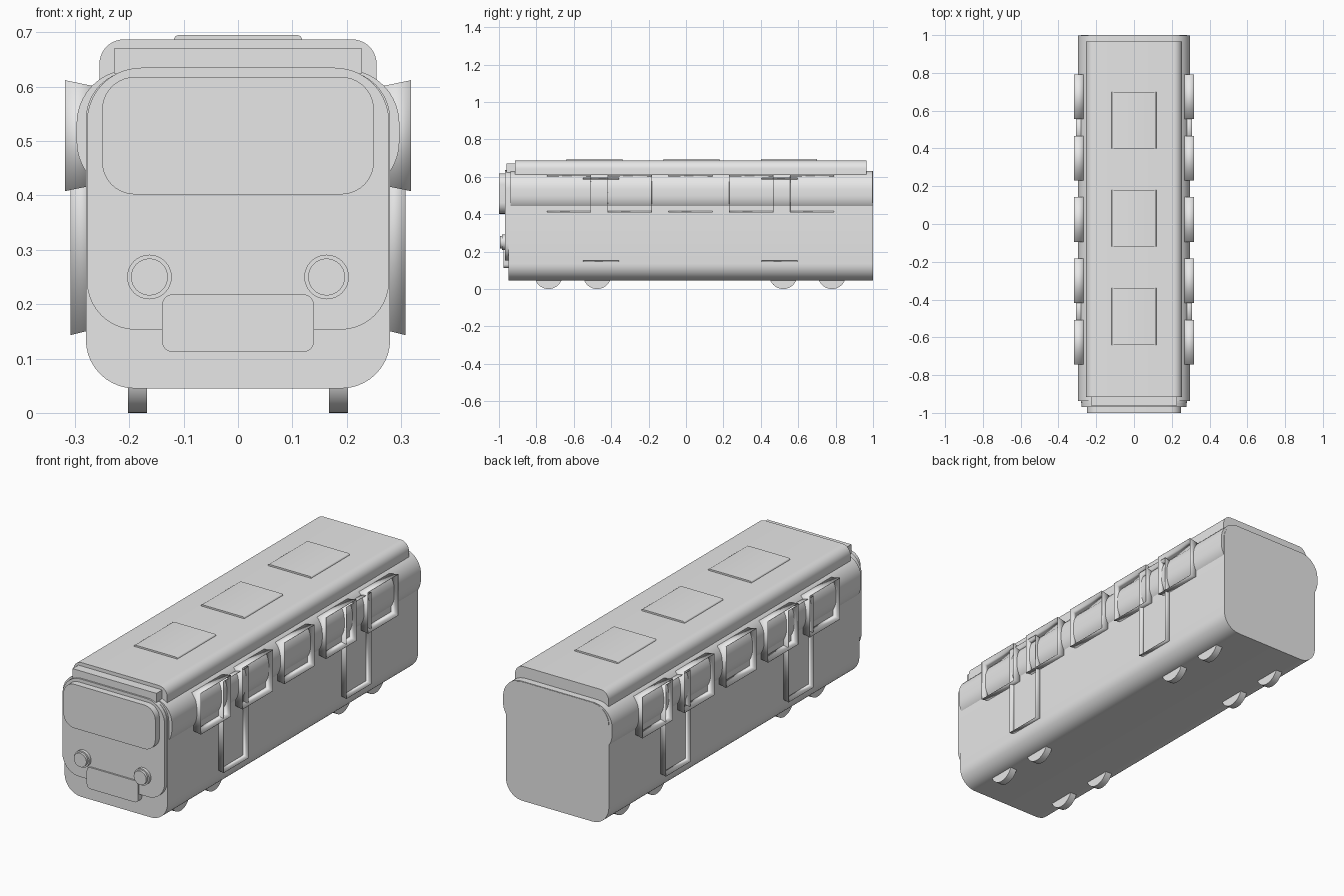
import bpy, bmesh
from math import sin, cos, pi, radians

cube = bpy.data.objects.get("Cube")
if cube:
    bpy.data.objects.remove(cube, do_unlink=True)

grey = bpy.data.materials.new("plain_grey")
grey.use_nodes = True
GREY = (0.8, 0.8, 0.8, 1)
grey.diffuse_color = GREY
grey.node_tree.nodes["Principled BSDF"].inputs["Base Color"].default_value = GREY


def finish(name, bm):
    bmesh.ops.recalc_face_normals(bm, faces=bm.faces)
    mesh = bpy.data.meshes.new(name)
    bm.to_mesh(mesh)
    bm.free()
    mesh.materials.append(grey)
    obj = bpy.data.objects.new(name, mesh)
    bpy.context.collection.objects.link(obj)
    bpy.ops.object.select_all(action='DESELECT')
    obj.select_set(True)
    bpy.context.view_layer.objects.active = obj
    bpy.ops.object.shade_smooth_by_angle(angle=radians(35))
    return obj


def extrude(name, profile, y0, y1):
    """Prism along y from an x-z profile."""
    bm = bmesh.new()
    a = [bm.verts.new((x, y0, z)) for x, z in profile]
    b = [bm.verts.new((x, y1, z)) for x, z in profile]
    bm.faces.new(a)
    bm.faces.new(b)
    n = len(a)
    for i in range(n):
        j = (i + 1) % n
        bm.faces.new((a[i], a[j], b[j], b[i]))
    return finish(name, bm)


def rounded(half, z0, z1, low, high, steps=10):
    """Rounded rectangle centred on x = 0, with lower and upper corner radii."""
    pts = []
    for sx, sz, start in ((1, -1, -90), (1, 1, 0), (-1, 1, 90), (-1, -1, 180)):
        r = high if sz > 0 else low
        if r == 0:
            pts.append((sx * half, z1 if sz > 0 else z0))
            continue
        cx = sx * (half - r)
        cz = z1 - r if sz > 0 else z0 + r
        for k in range(steps + 1):
            t = radians(start + 90 * k / steps)
            pts.append((cx + r * cos(t), cz + r * sin(t)))
    return pts


def circle(x, z, r, n=32):
    return [(x + r * cos(2 * pi * k / n), z + r * sin(2 * pi * k / n)) for k in range(n)]


def frame(name, side, y0, y1, z0, z1, outer, slope):
    """Open, slightly flared rim standing out from the side wall."""
    bm = bmesh.new()
    rings = []
    for x, d in ((outer, 0), (0.26, slope)):
        corners = ((y0, z0 + d), (y1, z0 + d), (y1, z1 - d), (y0, z1 - d))
        rings.append([bm.verts.new((side * x, y, z)) for y, z in corners])
    for i in range(4):
        j = (i + 1) % 4
        bm.faces.new((rings[0][i], rings[0][j], rings[1][j], rings[1][i]))
    obj = finish(name, bm)
    solid = obj.modifiers.new("thin_wall", 'SOLIDIFY')
    solid.thickness = 0.002


# Main shell, bulging shoulder band and roof
extrude("body", rounded(0.28, 0.045, 0.63, 0.09, 0.09), -0.948, 1.0)
extrude("shoulder_band", rounded(0.297, 0.40, 0.632, 0.10, 0.10), -0.938, 0.998)
extrude("roof", rounded(0.255, 0.60, 0.687, 0, 0.045), -0.915, 0.965)

# Roof hatches
for i, y in enumerate((-0.49, 0.03, 0.55)):
    extrude(f"roof_hatch_{i + 1}", rounded(0.118, 0.68, 0.695, 0, 0.009, 4), y - 0.15, y + 0.15)

# Front details
extrude("front_panel", rounded(0.278, 0.153, 0.635, 0.09, 0.10), -0.968, -0.94)
extrude("windscreen", rounded(0.25, 0.402, 0.618, 0.06, 0.06), -1.0, -0.96)
extrude("destination_sign", rounded(0.228, 0.624, 0.67, 0, 0), -0.96, -0.91)
extrude("bumper_plate", rounded(0.14, 0.112, 0.218, 0.02, 0.02, 6), -0.976, -0.94)

for side, label in ((1, "left"), (-1, "right")):
    # Headlights
    extrude(f"headlight_rim_{label}", circle(side * 0.163, 0.25, 0.041), -0.983, -0.96)
    extrude(f"headlight_lens_{label}", circle(side * 0.163, 0.25, 0.034), -0.995, -0.97)
    # Window rims
    for i in range(5):
        y = -0.626 + i * 0.325
        frame(f"window_frame_{label}_{i + 1}", side, y - 0.118, y + 0.118,
              0.408, 0.612, 0.318, 0.012)
    # Door rims
    for i, y in enumerate((-0.455, 0.5)):
        frame(f"door_frame_{label}_{i + 1}", side, y - 0.097, y + 0.097,
              0.143, 0.595, 0.308, 0.012)
    # Wheels
    for i, y in enumerate((-0.735, -0.475, 0.52, 0.78)):
        wheel = extrude(f"wheel_{label}_{i + 1}", circle(0, 0, 0.075, 40), -0.0175, 0.0175)
        wheel.rotation_euler = (0, 0, pi / 2)
        wheel.location = (side * 0.185, y, 0.075)
